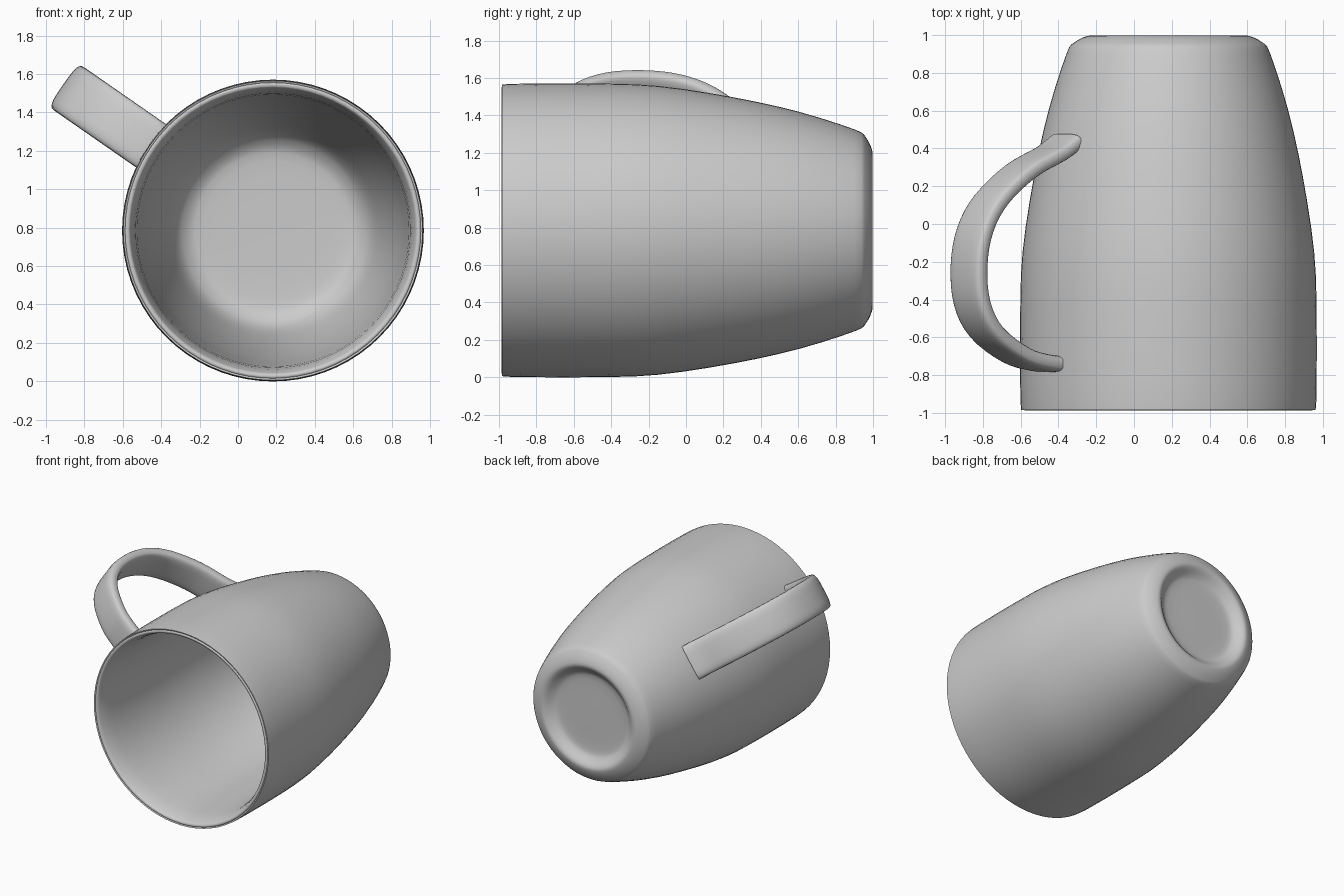
import bpy, bmesh, math
from mathutils import Vector

cube = bpy.data.objects.get("Cube")
if cube:
    bpy.data.objects.remove(cube, do_unlink=True)

CENTRE = Vector((0.182, 0, 0.785))   # mug axis runs along y through here

grey = bpy.data.materials.new("plain grey")
grey.use_nodes = True
colour = (0.6, 0.6, 0.6, 1)
grey.diffuse_color = colour
grey.node_tree.nodes["Principled BSDF"].inputs["Base Color"].default_value = colour


def finish(name, bm):
    bmesh.ops.recalc_face_normals(bm, faces=bm.faces)
    mesh = bpy.data.meshes.new(name)
    bm.to_mesh(mesh)
    bm.free()
    mesh.materials.append(grey)
    obj = bpy.data.objects.new(name, mesh)
    bpy.context.collection.objects.link(obj)
    bpy.ops.object.select_all(action="DESELECT")
    bpy.context.view_layer.objects.active = obj
    obj.select_set(True)
    bpy.ops.object.shade_smooth_by_angle(angle=math.radians(50))
    return obj


def smooth_path(points, steps):
    """Catmull-Rom curve through the points."""
    pts = [Vector(p) for p in points]
    pts = [2 * pts[0] - pts[1]] + pts + [2 * pts[-1] - pts[-2]]
    out = []
    for a, b, c, d in zip(pts, pts[1:], pts[2:], pts[3:]):
        for i in range(steps):
            t = i / steps
            out.append(0.5 * (2 * b + (c - a) * t + (2 * a - 5 * b + 4 * c - d) * t ** 2
                              + (3 * b - a - 3 * c + d) * t ** 3))
    return out + [pts[-2]]


def loft(bm, rings):
    for r0, r1 in zip(rings, rings[1:]):
        for i in range(len(r0)):
            j = (i + 1) % len(r0)
            bm.faces.new((r0[i], r0[j], r1[j], r1[i]))
    bm.faces.new(rings[0])
    bm.faces.new(rings[-1])


# Mug body: (radius, y) from the inner floor, over the rim, to the recessed base
profile = [(0.06, 0.86), (0.36, 0.855), (0.45, 0.83), (0.51, 0.76), (0.56, 0.60),
           (0.62, 0.30), (0.67, -0.10), (0.695, -0.50), (0.715, -0.85),
           (0.74, -0.965), (0.755, -0.985), (0.77, -0.98), (0.783, -0.94),
           (0.785, -0.50), (0.772, -0.15), (0.712, 0.25), (0.635, 0.60),
           (0.54, 0.90), (0.50, 0.96), (0.43, 0.995), (0.39, 0.99),
           (0.34, 0.95), (0.28, 0.935), (0.06, 0.935)]
SIDES = 72
bm = bmesh.new()
rings = []
for r, y in smooth_path(profile, 3):
    angles = [2 * math.pi * i / SIDES for i in range(SIDES)]
    rings.append([bm.verts.new(CENTRE + Vector((r * math.cos(a), y, r * math.sin(a))))
                  for a in angles])
loft(bm, rings)
finish("mug_body", bm)

# Handle: flat strap swept along a (distance from axis, y) path
path = smooth_path([(0.65, 0.44), (0.75, 0.375), (0.95, 0.28), (1.14, 0.13), (1.245, -0.03),
                    (1.285, -0.22), (1.265, -0.42), (1.17, -0.575), (0.98, -0.695),
                    (0.82, -0.735), (0.735, -0.74)], 4)
tilt = math.radians(145.2)
out = Vector((math.cos(tilt), 0, math.sin(tilt)))
side = Vector((-math.sin(tilt), 0, math.cos(tilt)))
along = Vector((0, 1, 0))
HALF_WIDTH, HALF_THICK, SECTION = 0.137, 0.045, 24


def rounded(v):
    return math.copysign(abs(v) ** 0.55, v)


bm = bmesh.new()
rings = []
for i, p in enumerate(path):
    step = path[min(i + 1, len(path) - 1)] - path[max(i - 1, 0)]
    tangent = (out * step.x + along * step.y).normalized()
    normal = tangent.cross(side)
    middle = CENTRE + out * p.x + along * p.y
    ring = []
    for k in range(SECTION):
        a = 2 * math.pi * k / SECTION
        ring.append(bm.verts.new(middle + side * HALF_WIDTH * rounded(math.cos(a))
                                 + normal * HALF_THICK * rounded(math.sin(a))))
    rings.append(ring)
loft(bm, rings)
finish("handle", bm)
